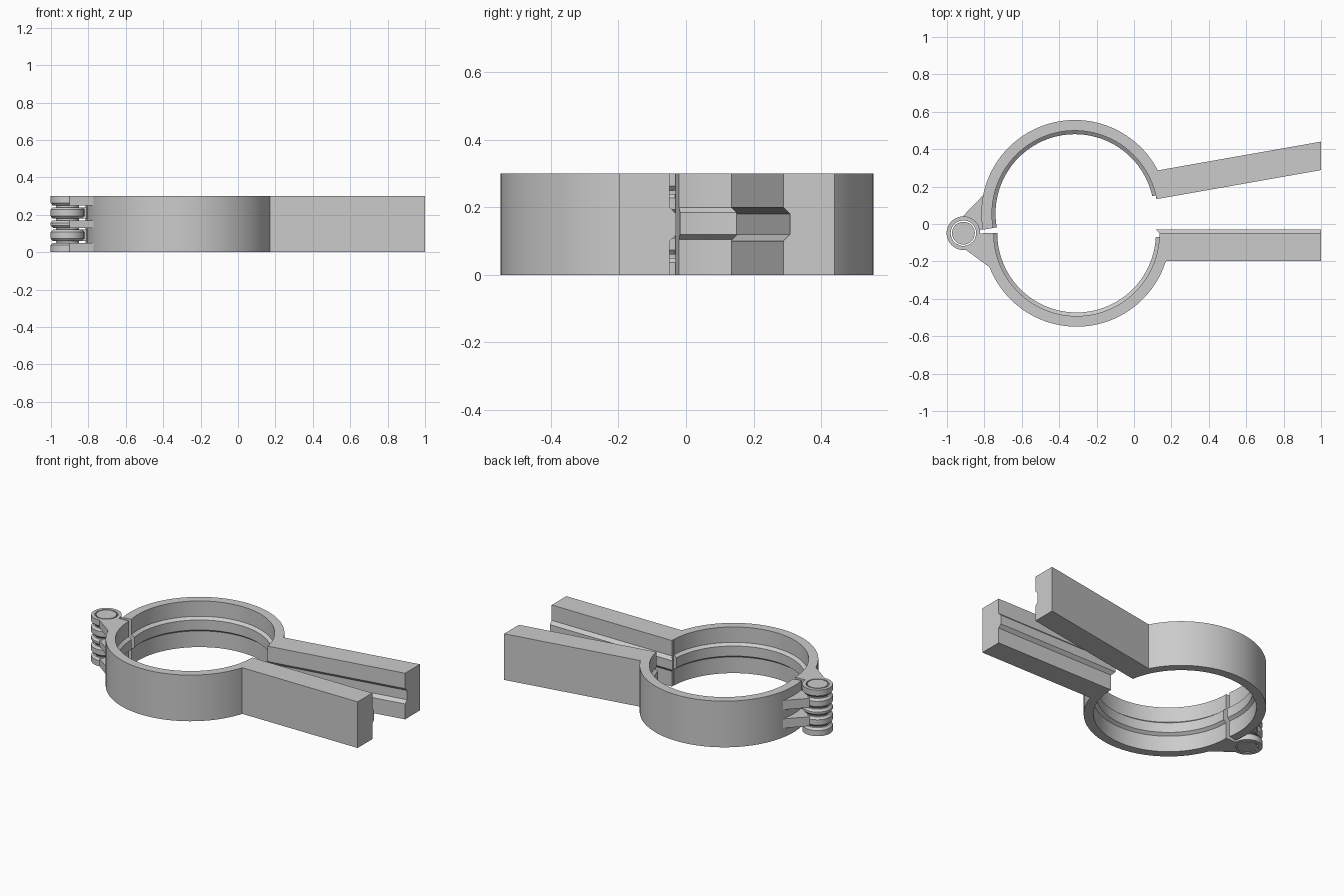
import bpy, bmesh
from math import sin, cos, pi, radians, asin
from mathutils import Matrix, Vector

cube = bpy.data.objects.get("Cube")
if cube:
    bpy.data.objects.remove(cube, do_unlink=True)

grey = bpy.data.materials.new("plain grey")
grey.use_nodes = True
colour = (0.6, 0.6, 0.6, 1)
grey.diffuse_color = colour
grey.node_tree.nodes["Principled BSDF"].inputs["Base Color"].default_value = colour

HEIGHT = 0.3
PIVOT = Vector((-0.912, -0.049, 0))   # hinge axis
CENTRE = 0.605                        # ring centre, measured from the hinge
OUTER, INNER, RIDGE = 0.5, 0.443, 0.424
ARM = 0.15                            # arm thickness
STEP = 0.02                           # tongue height and groove depth


def loft(name, sections, matrix, closed=False):
    """Skin matching closed sections, capping the ends unless closed."""
    bm = bmesh.new()
    rows = [[bm.verts.new(p) for p in s] for s in sections]
    n = len(rows[0])
    pairs = list(zip(rows, rows[1:]))
    if closed:
        pairs.append((rows[-1], rows[0]))
    else:
        bm.faces.new(rows[0])
        bm.faces.new(rows[-1])
    for a, b in pairs:
        for i in range(n):
            j = (i + 1) % n
            bm.faces.new((a[i], a[j], b[j], b[i]))
    bm.transform(matrix)
    bmesh.ops.recalc_face_normals(bm, faces=bm.faces)
    mesh = bpy.data.meshes.new(name)
    bm.to_mesh(mesh)
    bm.free()
    for f in mesh.polygons:
        f.use_smooth = True
    mesh.set_sharp_from_angle(angle=radians(25))
    mesh.materials.append(grey)
    obj = bpy.data.objects.new(name, mesh)
    bpy.context.collection.objects.link(obj)
    return obj


def lathe(name, profile, centre, start, end, side, matrix, steps, closed=False):
    """Turn an (r, z) profile about a vertical axis."""
    sections = []
    for k in range(steps if closed else steps + 1):
        a = start + (end - start) * k / steps
        sections.append([(centre + r * cos(a), side * r * sin(a), z) for r, z in profile])
    return loft(name, sections, matrix, closed)


def clamp_half(label, side, tilt, bump, knuckles):
    place = Matrix.Translation(PIVOT) @ Matrix.Rotation(tilt, 4, "Z")

    # Half ring with a bevelled sealing ridge inside
    ring = [(OUTER, 0), (OUTER, HEIGHT), (INNER, HEIGHT), (INNER, 0.2),
            (RIDGE, 0.185), (RIDGE, 0.12), (INNER, 0.105), (INNER, 0)]
    lathe(label + "_half_ring", ring, CENTRE, asin(STEP / INNER), pi, side, place, 64)

    # Arm, with a tongue or a groove along its mating face
    arm = [(ARM, 0), (ARM, HEIGHT), (0, HEIGHT), (0, 0.2),
           (bump, 0.18), (bump, 0.12), (0, 0.1), (0, 0)]
    near, far = [], []
    for d, z in arm:
        y = side * d
        root = 0.455 if d == ARM else RIDGE if d < 0 else INNER
        near.append((CENTRE + root, y, z))
        far.append(((1 - PIVOT.x + sin(tilt) * y) / cos(tilt), y, z))
    loft(label + "_arm", [near, far], place)

    # Hinge knuckles and the lugs that carry them
    outline = [(0.012, 0.089), (0.14, 0.182), (0.16, 0.18), (0.125, 0.002),
               (0.078, 0.002), (0.055, 0.055)]
    for i, (low, high) in enumerate(knuckles, 1):
        c0 = 0.012 if low > 0 else 0
        c1 = 0.012 if high < HEIGHT else 0
        tube = [(0.068, low), (0.09 - c0, low), (0.09, low + c0 + 0.001),
                (0.09, high - c1 - 0.001), (0.09 - c1, high), (0.068, high)]
        lathe(f"{label}_knuckle_{i}", tube, 0, 0, 2 * pi, 1, place, 40, True)
        loft(f"{label}_lug_{i}",
             [[(x, side * d, z) for x, d in outline] for z in (low, high)], place)


clamp_half("front", -1, 0, -STEP, [(0, 0.05), (0.13, 0.17), (0.25, HEIGHT)])
clamp_half("back", 1, radians(10), STEP, [(0.06, 0.12), (0.18, 0.24)])

# Hinge pin
pin = [[(0.061 * cos(2 * pi * k / 40), 0.061 * sin(2 * pi * k / 40), z) for k in range(40)]
       for z in (0, HEIGHT)]
loft("hinge_pin", pin, Matrix.Translation(PIVOT))
